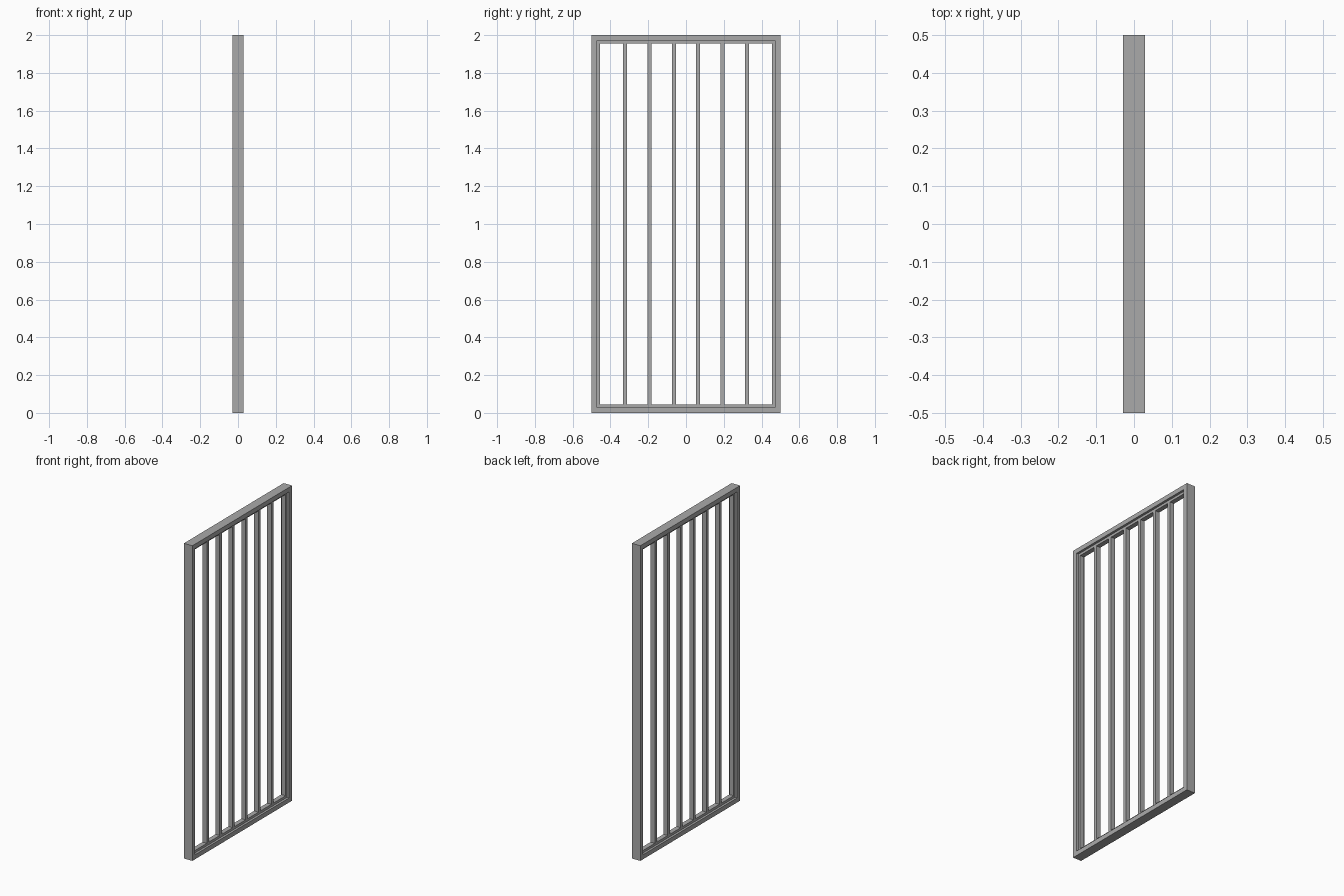
import bpy

cube = bpy.data.objects.get("Cube")
if cube:
    bpy.data.objects.remove(cube, do_unlink=True)

# Single painted metal colour
GREY = (0.4, 0.4, 0.4, 1.0)
metal = bpy.data.materials.new("grey metal")
metal.use_nodes = True
metal.diffuse_color = GREY
metal.node_tree.nodes["Principled BSDF"].inputs["Base Color"].default_value = GREY


def add_mesh(name, verts, faces):
    mesh = bpy.data.meshes.new(name)
    mesh.from_pydata(verts, [], faces)
    mesh.materials.append(metal)
    obj = bpy.data.objects.new(name, mesh)
    bpy.context.collection.objects.link(obj)
    return obj


def frame(name, profile, half_width, height):
    """Sweep a closed (inset, x) profile round a mitred rectangle."""
    n = len(profile)
    verts = []
    for side, top in ((-1, 0), (1, 0), (1, 1), (-1, 1)):
        for inset, x in profile:
            z = height - inset if top else inset
            verts.append((x, side * (half_width - inset), z))
    faces = []
    for c in range(4):
        a, b = c * n, (c + 1) % 4 * n
        for i in range(n):
            j = (i + 1) % n
            faces.append((a + i, b + i, b + j, a + j))
    return add_mesh(name, verts, faces)


def bar(name, y, width, depth, low, high):
    w, d = width / 2, depth / 2
    ring = [(-d, y - w), (d, y - w), (d, y + w), (-d, y + w)]
    verts = [(x, yy, z) for z in (low, high) for x, yy in ring]
    faces = [(3, 2, 1, 0), (4, 5, 6, 7)]
    faces += [(i, (i + 1) % 4, (i + 1) % 4 + 4, i + 4) for i in range(4)]
    return add_mesh(name, verts, faces)


# Outer frame with a stepped inner rim
OUT, RIM = 0.029, 0.0155
LIP, STEP = 0.0295, 0.015
profile = [(0, -LIP), (OUT, -LIP), (OUT, -STEP), (OUT + RIM, -STEP),
           (OUT + RIM, STEP), (OUT, STEP), (OUT, LIP), (0, LIP)]
frame("outer_frame", profile, 0.5, 2.0)

# Six evenly spaced upright bars, flush with the rim
for i in range(6):
    bar(f"upright_bar_{i + 1}", (i - 2.5) * 0.1295, 0.021, 2 * STEP,
        OUT + RIM, 2.0 - OUT - RIM)
